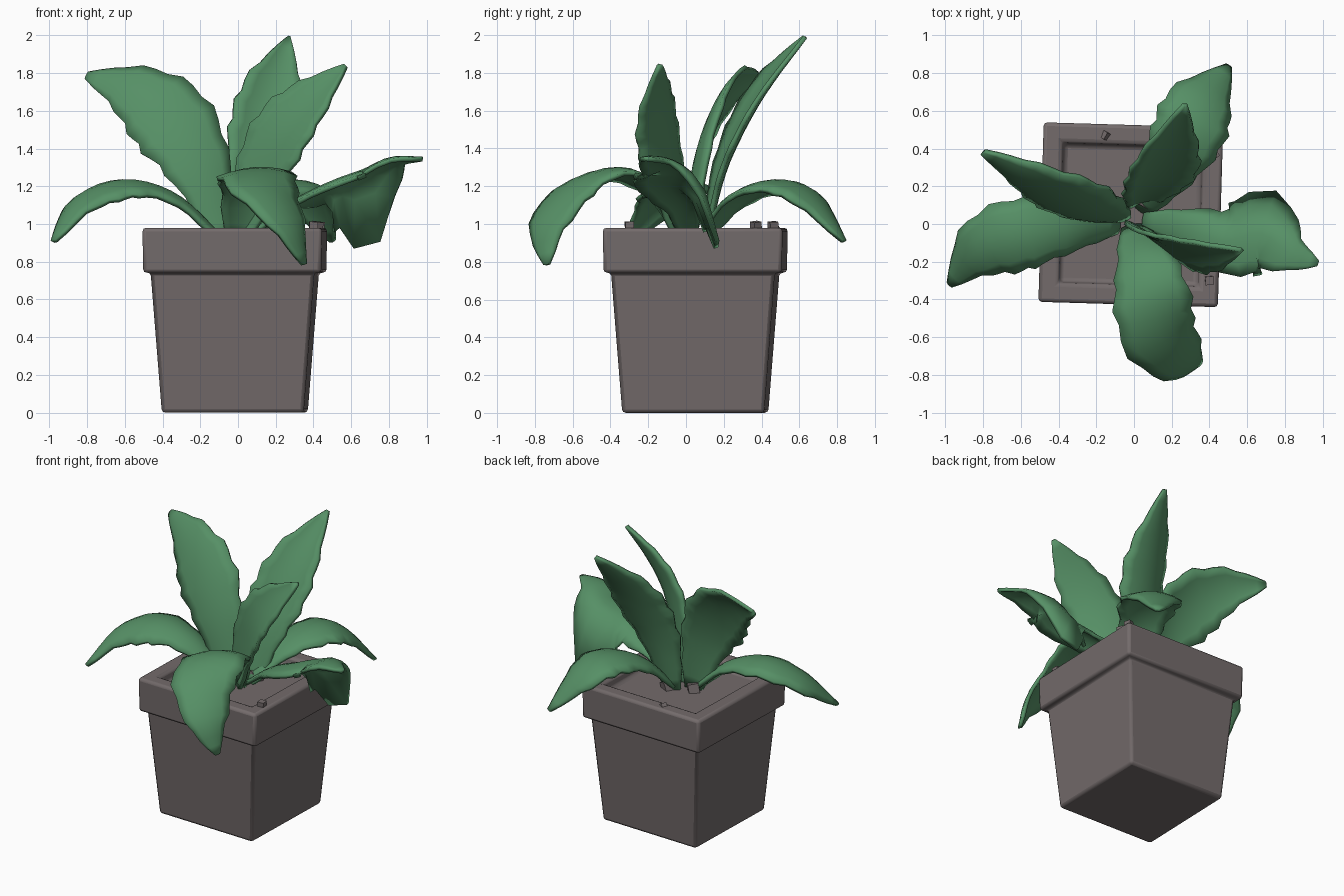
import bpy, bmesh, math, random
from mathutils import Vector, Matrix

if "Cube" in bpy.data.objects:
    bpy.data.objects.remove(bpy.data.objects["Cube"])

random.seed(4)


def material(name, rgb):
    m = bpy.data.materials.new(name)
    m.diffuse_color = (*rgb, 1)
    m.use_nodes = True
    m.node_tree.nodes["Principled BSDF"].inputs["Base Color"].default_value = m.diffuse_color
    return m


GREEN = material("leaf_green", (0.093, 0.278, 0.132))
CLAY = material("grey_clay", (0.172, 0.147, 0.147))


def finish(bm, name, mat, angle=40):
    bmesh.ops.recalc_face_normals(bm, faces=bm.faces)
    me = bpy.data.meshes.new(name)
    bm.to_mesh(me)
    bm.free()
    ob = bpy.data.objects.new(name, me)
    bpy.context.collection.objects.link(ob)
    me.materials.append(mat)
    bpy.ops.object.select_all(action='DESELECT')
    ob.select_set(True)
    bpy.context.view_layer.objects.active = ob
    bpy.ops.object.shade_smooth_by_angle(angle=math.radians(angle))
    return ob


def sample(points, t):
    """Catmull-Rom point on an open path, t in 0..1."""
    n = len(points) - 1
    k = min(int(t * n), n - 1)
    u = t * n - k
    p1, p2 = points[k], points[k + 1]
    p0 = points[k - 1] if k > 0 else p1 * 2 - p2
    p3 = points[k + 2] if k + 2 <= n else p2 * 2 - p1
    return 0.5 * (p1 * 2 + (p2 - p0) * u + (p0 * 2 - p1 * 5 + p2 * 4 - p3) * u * u
                  + (p1 * 3 - p0 - p2 * 3 + p3) * u ** 3)


def leaf(name, path, widths, side_base, side_tip, fold=0.03, droop=0.0):
    """Blade swept along a path; widths are half widths, fold arches the section,
    droop hangs one edge down where the blade is widest."""
    path = [Vector(p) for p in path]
    a, b = Vector(side_base), Vector(side_tip)
    rows, cols = 19, 7
    top = max(widths)
    bm = bmesh.new()
    grid = []
    for i in range(rows):
        t = i / (rows - 1)
        c = sample(path, t)
        tan = (sample(path, min(1, t + 0.02)) - sample(path, max(0, t - 0.02))).normalized()
        side = a.lerp(b, t)
        side = (side - tan * side.dot(tan)).normalized()
        nor = side.cross(tan)
        if nor.z < 0:
            nor = -nor
        w = max(0.006, sample(widths, t)) * (0.93 + 0.06 * (i % 3))  # toothed edge
        row = []
        for j in range(cols):
            s = 2 * j / (cols - 1) - 1
            p = c + side * s * w - nor * fold * s * s * w / top
            p.z -= droop * max(s, 0) ** 3 * min(1, w / top) ** 4
            row.append(bm.verts.new(p))
        grid.append(row)
    for r0, r1 in zip(grid, grid[1:]):
        for j in range(cols - 1):
            bm.faces.new((r0[j], r0[j + 1], r1[j + 1], r1[j]))
    ob = finish(bm, name, GREEN, 50)
    mod = ob.modifiers.new("thickness", 'SOLIDIFY')
    mod.thickness = 0.024
    mod.offset = 0


# Square pot with overhanging rim and sunken soil, slightly turned
CENTRE = Matrix.Translation((-0.017, 0.049, 0)) @ Matrix.Rotation(math.radians(-1.7), 4, 'Z')
profile = [(0.376, 0), (0.434, 0.745), (0.472, 0.74), (0.476, 0.98), (0.375, 0.98), (0.362, 0.915)]
bm = bmesh.new()
loops = []
for h, z in profile:
    loops.append([bm.verts.new(CENTRE @ Vector((x * h, y * h, z)))
                  for x, y in ((-1, -1), (1, -1), (1, 1), (-1, 1))])
for l0, l1 in zip(loops, loops[1:]):
    for k in range(4):
        bm.faces.new((l0[k], l0[(k + 1) % 4], l1[(k + 1) % 4], l1[k]))
bm.faces.new(loops[0][::-1])
bm.faces.new(loops[-1])
pot = finish(bm, "pot", CLAY, 40)
bev = pot.modifiers.new("soft_edges", 'BEVEL')
bev.width = 0.022
bev.segments = 2

# Loose crumbs on the rim and around the stems
bm = bmesh.new()
for x, y, z, s in ((0.43, 0.46, 0.99, 0.045), (0.42, 0.37, 0.99, 0.045), (0.40, -0.3, 0.99, 0.045),
                   (-0.15, 0.47, 0.97, 0.04), (0.06, 0.12, 0.93, 0.07), (-0.1, 0.06, 0.93, 0.07)):
    rot = Matrix.Rotation(random.uniform(0, 1.5), 4, (random.random(), 0.3, 1))
    bmesh.ops.create_cube(bm, size=s, matrix=Matrix.Translation((x, y, z)) @ rot)
finish(bm, "soil_crumbs", CLAY, 30)

# Upright leaves
leaf("left_upright_leaf",
     [(-0.07, 0.02, 0.91), (-0.20, 0.05, 1.30), (-0.36, 0.125, 1.56), (-0.56, 0.235, 1.715), (-0.80, 0.38, 1.785)],
     [0.06, 0.17, 0.225, 0.155, 0.02], (0.8, 0.25, 0.5), (0.6, 0.2, 0.75), 0.04)
leaf("back_tall_leaf",
     [(0.03, 0.11, 0.91), (0.08, 0.19, 1.25), (0.14, 0.295, 1.50), (0.19, 0.43, 1.73), (0.27, 0.63, 1.99)],
     [0.06, 0.145, 0.19, 0.15, 0.01], (1, 0.12, -0.1), (0.95, 0.1, -0.25), -0.045)
leaf("right_upright_leaf",
     [(0.0, -0.01, 0.91), (0.12, -0.08, 1.25), (0.24, -0.13, 1.48), (0.39, -0.15, 1.66), (0.57, -0.14, 1.84)],
     [0.06, 0.15, 0.18, 0.13, 0.01], (0.8, -0.5, -0.2), (0.7, -0.6, -0.5), -0.03)

# Arching leaves
leaf("left_arching_leaf",
     [(-0.08, 0.0, 0.92), (-0.33, -0.03, 1.15), (-0.60, -0.06, 1.225), (-0.84, -0.15, 1.13), (-0.975, -0.32, 0.91)],
     [0.05, 0.12, 0.19, 0.15, 0.015], (0, 1, 0.1), (-0.5, 0.8, 0.1), 0.06)
leaf("front_arching_leaf",
     [(0.0, -0.01, 0.92), (0.05, -0.17, 1.20), (0.09, -0.38, 1.29), (0.15, -0.61, 1.20), (0.28, -0.74, 1.0),
      (0.35, -0.735, 0.785)],
     [0.07, 0.15, 0.20, 0.20, 0.13, 0.015], (1, 0.05, 0.1), (0.5, 0.8, 0), 0.04)
leaf("right_arching_leaf",
     [(0.05, 0.02, 0.93), (0.27, -0.02, 1.10), (0.48, -0.09, 1.21), (0.67, -0.05, 1.28), (0.82, -0.15, 1.345),
      (0.975, -0.21, 1.345)],
     [0.04, 0.10, 0.17, 0.22, 0.11, 0.012], (0, 1, -0.05), (0.15, 0.95, -0.05), 0.04, 0.34)
leaf("back_arching_leaf",
     [(0.04, 0.07, 0.92), (0.16, 0.25, 1.14), (0.28, 0.47, 1.225), (0.37, 0.66, 1.16), (0.50, 0.835, 0.91)],
     [0.05, 0.13, 0.19, 0.17, 0.015], (0.85, -0.5, 0), (0.85, -0.5, 0), 0.05)
